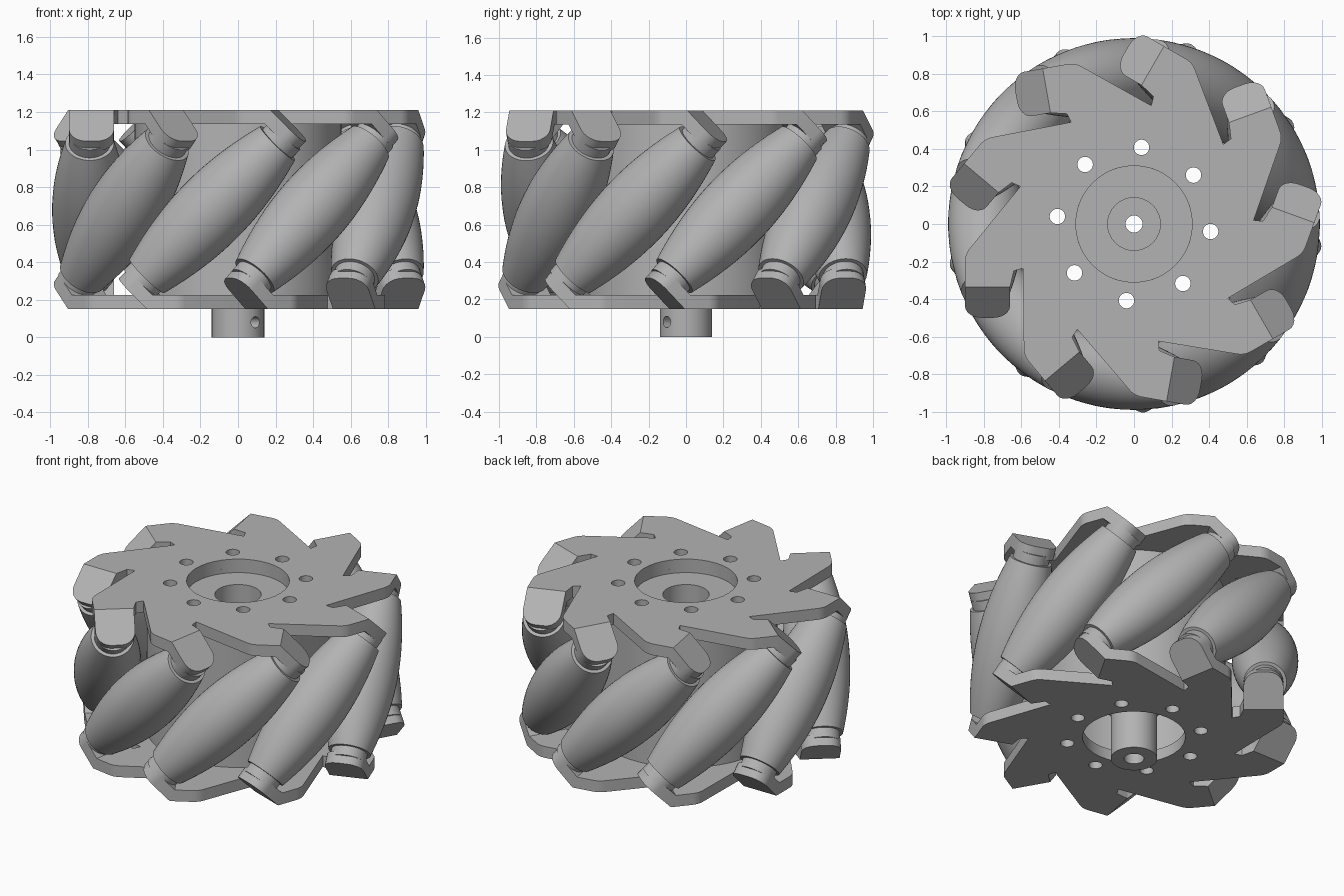
import bpy, bmesh
from math import pi, radians, sin, cos, sqrt, hypot
from mathutils import Matrix, Vector

if "Cube" in bpy.data.objects:
    bpy.data.objects.remove(bpy.data.objects["Cube"])

COUNT = 9               # rollers around the wheel
MID_Z = 0.68            # height of the wheel's middle plane
HALF = 0.53             # middle plane to outer plate face
THICK = 0.075           # sheet thickness
AXLE_R, WHEEL_R = 0.79, 0.99
FOLD = 0.335            # tangential position of the tab fold

grey = bpy.data.materials.new("plain grey")
grey.use_nodes = True
grey.diffuse_color = (0.45, 0.45, 0.45, 1)
grey.node_tree.nodes["Principled BSDF"].inputs["Base Color"].default_value = grey.diffuse_color

lift = Matrix.Translation((0, 0, MID_Z))
flip = Matrix.Rotation(pi, 4, 'X')


def finish(bm, name):
    bmesh.ops.recalc_face_normals(bm, faces=bm.faces)
    me = bpy.data.meshes.new(name)
    bm.to_mesh(me)
    bm.free()
    me.materials.append(grey)
    for p in me.polygons:
        p.use_smooth = True
    me.set_sharp_from_angle(angle=radians(30))
    return me


def place(name, me, matrix=Matrix()):
    ob = bpy.data.objects.new(name, me)
    ob.matrix_world = matrix
    bpy.context.collection.objects.link(ob)
    return ob


def prism(name, outline, low, high):
    bm = bmesh.new()
    face = bm.faces.new([bm.verts.new((x, y, low)) for x, y in outline])
    ext = bmesh.ops.extrude_face_region(bm, geom=[face], use_keep_orig=True)
    verts = [v for v in ext["geom"] if isinstance(v, bmesh.types.BMVert)]
    bmesh.ops.translate(bm, verts=verts, vec=(0, 0, high - low))
    return finish(bm, name)


def lathe(name, profile, steps, closed):
    """Spin (radius, height) points about z."""
    bm = bmesh.new()
    rings = [[bm.verts.new((r * cos(2 * pi * i / steps), r * sin(2 * pi * i / steps), z))
              for i in range(steps)] for r, z in profile]
    pairs = list(zip(rings, rings[1:]))
    if closed:
        pairs.append((rings[-1], rings[0]))
    else:
        bm.faces.new(rings[0])
        bm.faces.new(rings[-1])
    for a, b in pairs:
        for i in range(steps):
            j = (i + 1) % steps
            bm.faces.new((a[i], a[j], b[j], b[i]))
    return finish(bm, name)


def arc(cx, cy, rad, start, end, n=6):
    return [(cx + rad * cos(radians(start + (end - start) * i / n)),
             cy + rad * sin(radians(start + (end - start) * i / n))) for i in range(n + 1)]


def cut(ob, cylinders):
    """Subtract cylinders given as (matrix, radius, length)."""
    bm = bmesh.new()
    for m, rad, length in cylinders:
        bmesh.ops.create_cone(bm, cap_ends=True, segments=40, radius1=rad,
                              radius2=rad, depth=length, matrix=m)
    cutter = place("cutter", finish(bm, "cutter"))
    cutter.hide_render = True
    mod = ob.modifiers.new("holes", 'BOOLEAN')
    mod.operation, mod.solver, mod.object = 'DIFFERENCE', 'EXACT', cutter
    bpy.context.view_layer.update()
    done = bpy.data.meshes.new_from_object(ob.evaluated_get(bpy.context.evaluated_depsgraph_get()))
    ob.modifiers.clear()
    ob.data = done
    done.set_sharp_from_angle(angle=radians(30))
    bpy.data.objects.remove(cutter)


angles = [pi + 2 * pi * k / COUNT for k in range(COUNT)]

# Saw-toothed side plates with bolt circle and centre opening
tooth = [(0.605, -0.2)] + arc(0.79, 0.2, 0.11, -38, 0) + [(0.9, FOLD), (0.66, FOLD), (0.64, 0.25)]
outline = [(r * cos(a) - t * sin(a), r * sin(a) + t * cos(a)) for a in angles for r, t in tooth]
holes = [(lift, 0.31, 4)]
for k in range(8):
    a = radians(-5.6 + 45 * k)
    holes.append((Matrix.Translation((0.41 * cos(a), 0.41 * sin(a), MID_Z)), 0.041, 4))
for name, side in (("top_plate", Matrix()), ("bottom_plate", flip)):
    me = prism(name, outline, HALF - THICK, HALF)
    me.transform(lift @ side)
    cut(place(name, me), holes)

# Bent tabs that hold the roller ends
d = 1 / sqrt(2)
tab_frame = Matrix(((1, 0, 0, 0), (0, d, d, FOLD), (0, -d, d, HALF), (0, 0, 0, 1)))
tab_shape = ([(0.66, 0), (0.9, 0)] + arc(0.81, 0.143, 0.09, 0, 90)
             + arc(0.75, 0.143, 0.09, 90, 180))
tab = prism("tab", tab_shape, -THICK, 0)

# Barrel rollers whose outer surface follows the wheel circle
body = []
for i in range(-12, 13):
    s = 0.5 * i / 12
    body.append((WHEEL_R - hypot(AXLE_R, s * d) + 0.02 * s * s, s))
roller = lathe("roller", body, 48, False)
axle = lathe("axle", [(0.11, -0.56), (0.11, 0.56)], 40, False)
tilt = Matrix.Translation((AXLE_R, 0, 0)) @ Matrix.Rotation(-pi / 4, 4, 'X')

for k, a in enumerate(angles):
    spin = Matrix.Rotation(a, 4, 'Z')
    place(f"roller_{k + 1}", roller, lift @ spin @ tilt)
    place(f"roller_axle_{k + 1}", axle, lift @ spin @ tilt)
    place(f"top_tab_{k + 1}", tab, lift @ spin @ tab_frame)
    place(f"bottom_tab_{k + 1}", tab, lift @ flip @ spin @ tab_frame)

# Hollow drum between the plates
place("drum", lathe("drum", [(0.55, 0.19), (0.55, 1.17), (0.52, 1.17), (0.52, 0.19)], 96, True))

# Hub: recessed top flange, wide socket and narrow lower boss
hub_profile = [(0.06, 0), (0.14, 0), (0.14, 0.35), (0.17, 0.35), (0.17, 1.06), (0.36, 1.06),
               (0.36, 1.12), (0.14, 1.12), (0.14, 0.28), (0.045, 0.28), (0.045, 0.12), (0.06, 0.12)]
hub = place("hub", lathe("hub", hub_profile, 64, True))
aim = Vector((cos(radians(-48)), sin(radians(-48)), 0))
screw = Matrix.Translation(aim * 0.13 + Vector((0, 0, 0.08))) @ aim.to_track_quat('Z', 'Y').to_matrix().to_4x4()
cut(hub, [(screw, 0.03, 0.2)])

# Flange ring carrying the hub inside the top plate opening
place("flange_ring", lathe("flange_ring", [(0.31, 1.06), (0.36, 1.06), (0.36, 1.15), (0.31, 1.15)], 64, True))
